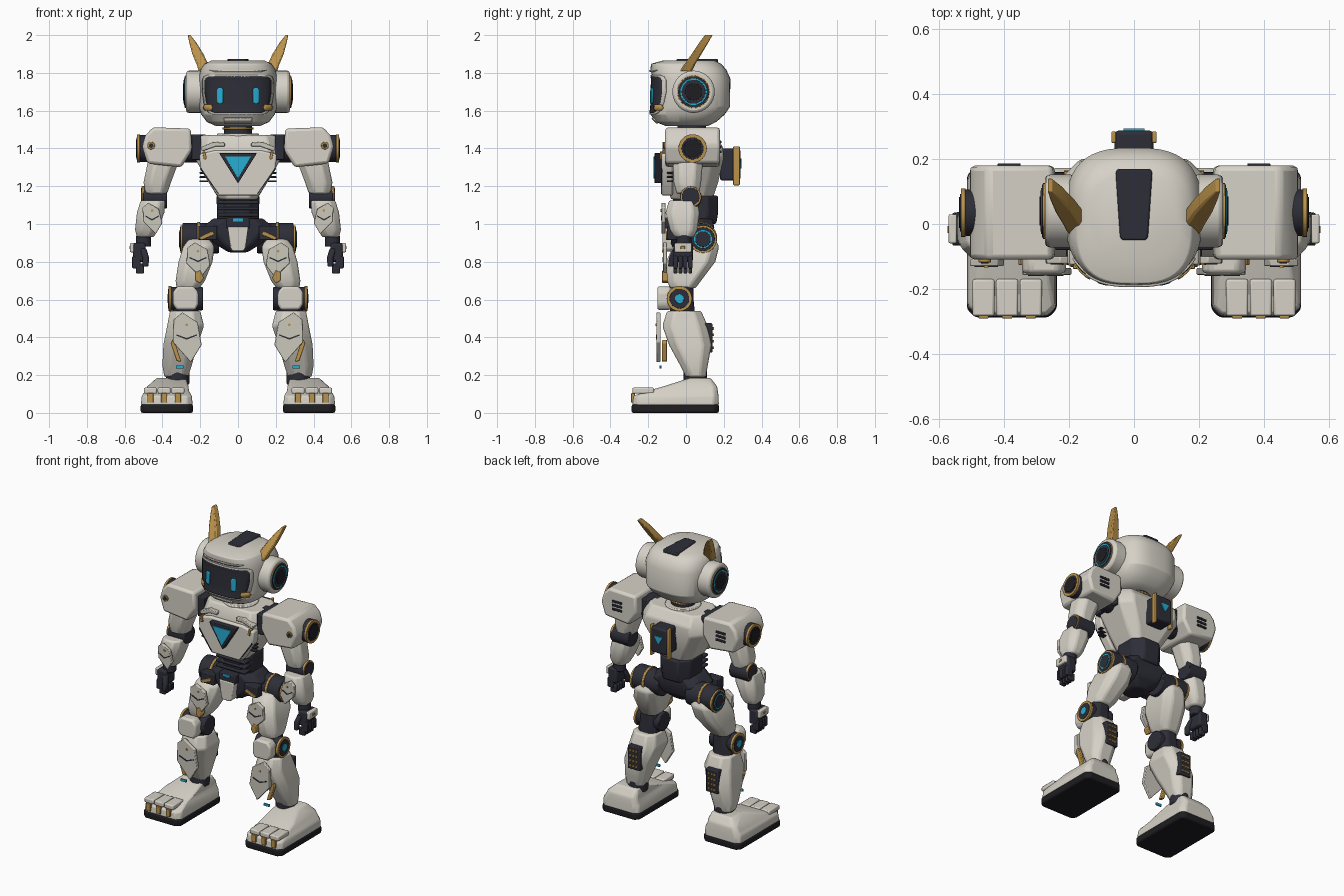
import bpy, bmesh, math
from mathutils import Matrix, Vector

cube = bpy.data.objects.get("Cube")
if cube:
    bpy.data.objects.remove(cube)


def material(name, *rgb):
    m = bpy.data.materials.new(name)
    m.use_nodes = True
    m.diffuse_color = (*rgb, 1)
    m.node_tree.nodes["Principled BSDF"].inputs["Base Color"].default_value = (*rgb, 1)
    return m


white = material("warm white", .67, .64, .57)
grey = material("pale grey", .6, .57, .5)
dark = material("dark graphite", .027, .027, .04)
black = material("sole black", .013, .013, .016)
gold = material("gold", .5, .29, .07)
cyan = material("cyan glow", .02, .42, .65)
made = []


def finish(name, bm, mat, mirror=True, bevel=0.0):
    bmesh.ops.recalc_face_normals(bm, faces=bm.faces)
    me = bpy.data.meshes.new(name)
    bm.to_mesh(me)
    bm.free()
    me.materials.append(mat)
    ob = bpy.data.objects.new(name, me)
    bpy.context.collection.objects.link(ob)
    if mirror:
        ob.modifiers.new("Mirror", 'MIRROR').use_mirror_merge = False
    if bevel:
        b = ob.modifiers.new("Bevel", 'BEVEL')
        b.width, b.segments, b.limit_method = bevel, 2, 'ANGLE'
    made.append(ob)
    return ob


def skin(rings):
    bm = bmesh.new()
    loops = [[bm.verts.new(p) for p in ring] for ring in rings]
    n = len(loops[0])
    for a, b in zip(loops, loops[1:]):
        for i in range(n):
            bm.faces.new((a[i], a[(i + 1) % n], b[(i + 1) % n], b[i]))
    bm.faces.new(loops[0])
    bm.faces.new(loops[-1])
    return bm


def loft(name, sections, mat, mirror=True, cut=.25, bevel=.01):
    """Sections are (z, x0, x1, y0, y1) rectangles with cut corners."""
    rings = []
    for z, x0, x1, y0, y1 in sections:
        c = cut * min(x1 - x0, y1 - y0)
        rings.append([(x0 + c, y0, z), (x1 - c, y0, z), (x1, y0 + c, z), (x1, y1 - c, z),
                      (x1 - c, y1, z), (x0 + c, y1, z), (x0, y1 - c, z), (x0, y0 + c, z)])
    return finish(name, skin(rings), mat, mirror, bevel)


def box(name, x0, x1, y0, y1, z0, z1, mat, mirror=True, bevel=.006):
    bm = bmesh.new()
    bmesh.ops.create_cube(bm, size=1)
    for v in bm.verts:
        v.co = Vector(((x0 + x1) / 2 + v.co.x * (x1 - x0), (y0 + y1) / 2 + v.co.y * (y1 - y0),
                       (z0 + z1) / 2 + v.co.z * (z1 - z0)))
    return finish(name, bm, mat, mirror, bevel)


def prism(name, pts, y0, y1, mat, mirror=True, bevel=.004):
    return finish(name, skin([[(x, y, z) for x, z in pts] for y in (y0, y1)]), mat, mirror, bevel)


def rod(name, axis, start, length, r, mat, mirror=True, bevel=.006):
    bm = bmesh.new()
    bmesh.ops.create_cone(bm, cap_ends=True, segments=32, radius1=r, radius2=r, depth=length)
    turn = {'X': Matrix.Rotation(math.pi / 2, 4, 'Y'), 'Y': Matrix.Rotation(-math.pi / 2, 4, 'X'),
            'Z': Matrix()}[axis]
    push = Matrix.Translation((0, 0, length / 2))
    bmesh.ops.transform(bm, matrix=Matrix.Translation(start) @ turn @ push, verts=bm.verts)
    return finish(name, bm, mat, mirror, bevel)


def dial(name, x, y, z, rings):
    """Stack of ever smaller discs facing outwards."""
    for i, (r, mat) in enumerate(rings):
        rod(f"{name}_ring_{i + 1}", 'X', (x - .014, y, z), .014 + .0025 * i, r, mat, bevel=.001)


def armour(name, cx, cz, w, h, y, lean):
    """Six-sided plate with a chevron groove and a stud."""
    shape = [(-.45, .3), (.05, .5), (.4, .35), (.5, -.1), (-.05, -.5), (-.5, -.15)]
    prism(name, [(cx + a * w - b * lean, cz + b * h) for a, b in shape], y, y + .022, grey)
    s = w * .36
    prism(name + "_chevron", [(cx - s, cz + .016), (cx, cz - .004), (cx + s, cz + .016),
                              (cx + s, cz + .009), (cx, cz - .012), (cx - s, cz + .009)],
          y - .003, y + .003, dark, bevel=0)
    rod(name + "_stud", 'Y', (cx, y - .004, cz + h * .25), .008, .007, gold, bevel=0)


# Head
HEAD = [(1.52, .12, -.11, .12), (1.54, .165, -.16, .16), (1.58, .195, -.187, .205),
        (1.62, .208, -.18, .233), (1.77, .21, -.177, .235), (1.82, .197, -.188, .212),
        (1.848, .178, -.185, .185), (1.866, .14, -.12, .15)]
POWER = 2.8


def power(v):
    return math.copysign(abs(v) ** (2 / POWER), v)


rings = []
for z, hx, y0, y1 in HEAD:
    turn = [math.tau * i / 48 for i in range(48)]
    rings.append([(hx * power(math.cos(t)), (y0 + y1) / 2 + (y1 - y0) / 2 * power(math.sin(t)), z)
                  for t in turn])
finish("head", skin(rings), white, False, .004)


def face_y(x, z):
    for a, b in zip(HEAD, HEAD[1:]):
        if z <= b[0]:
            t = (z - a[0]) / (b[0] - a[0])
            hx, y0, y1 = (p + (q - p) * t for p, q in zip(a[1:], b[1:]))
            k = min(abs(x) / hx, .99)
            return (y0 + y1) / 2 - (y1 - y0) / 2 * (1 - k ** POWER) ** (1 / POWER)


def face_panel(name, cx, rows, lift, mat, mirror=True, n=20):
    """Thin plate that follows the curve of the face; rows are (z, half width)."""
    bm = bmesh.new()
    grid = []
    for z, hw in rows:
        xs = [cx + hw * (2 * i / n - 1) for i in range(n + 1)]
        grid.append([bm.verts.new((x, face_y(x, z) - lift, z)) for x in xs])
    for a, b in zip(grid, grid[1:]):
        for i in range(n):
            bm.faces.new((a[i], a[i + 1], b[i + 1], b[i]))
    ob = finish(name, bm, mat, mirror)
    sol = ob.modifiers.new("Thickness", 'SOLIDIFY')
    sol.thickness, sol.offset = .008, 0


VISOR = [(1.588, .12), (1.597, .142), (1.615, .156), (1.645, .167), (1.7, .175), (1.755, .175), (1.772, .167),
         (1.78, .15)]
face_panel("visor_bezel", 0, [(1.685 + (z - 1.685) * 1.09, hw + .012) for z, hw in VISOR], .003, grey, False)
face_panel("visor", 0, VISOR, .005, dark, False)
face_panel("eye", .095, [(1.637, .008), (1.645, .016), (1.713, .016), (1.721, .008)], .012, cyan, n=4)
face_panel("cheek_trim", .158, [(1.6, .016), (1.615, .024), (1.632, .018)], .012, gold, n=4)
face_panel("chin_plate", 0, [(1.535, .07), (1.56, .075)], .006, grey, False)
face_panel("brow_plate", 0, [(1.805, .12), (1.815, .15)], .004, grey, False)
rod("ear_pod", 'X', (.18, .04, 1.7), .095, .112, white, bevel=.015)
dial("ear", .281, .04, 1.7, [(.086, gold), (.082, dark), (.071, cyan), (.063, dark), (.045, black)])
crest = loft("crest", [(1.85, -.056, .056, -.05, .17), (1.874, -.056, .056, -.05, .17)], dark, False, .08)
for v in crest.data.vertices:
    v.co.x *= .82 + v.co.y * 1.2
loft("horn", [(1.81, .148, .208, -.03, .03), (1.84, .155, .217, -.012, .045), (1.9, .183, .242, .03, .082),
              (1.96, .22, .258, .07, .118), (2, .252, .266, .1, .14)], gold, cut=.15, bevel=.003)

# Neck and torso
rod("neck", 'Z', (0, .03, 1.44), .1, .075, dark, False)
rod("neck_ring", 'Z', (0, .03, 1.5), .012, .083, gold, False, .003)
rod("neck_collar", 'Z', (0, .03, 1.45), .03, .11, white, False)
loft("torso", [(1.13, -.1, .1, -.08, .14), (1.22, -.155, .155, -.1, .17), (1.35, -.23, .23, -.115, .2),
               (1.41, -.225, .225, -.11, .195), (1.47, -.195, .195, -.08, .15)], white, False, .2)
prism("chest_panel", [(-.11, 1.15), (.11, 1.15), (.2, 1.29), (.205, 1.37), (.12, 1.39), (-.12, 1.39),
                      (-.205, 1.37), (-.2, 1.29)], -.13, -.07, white, False, .01)
prism("chest_core_frame", [(-.1, 1.375), (.1, 1.375), (0, 1.215)], -.168, -.1, dark, False)
prism("chest_core", [(-.07, 1.358), (.07, 1.358), (0, 1.24)], -.173, -.16, cyan, False, .001)
prism("chest_seam", [(.1, 1.16), (.106, 1.16), (.195, 1.285), (.195, 1.297)], -.133, -.12, dark, bevel=0)
prism("collar_plate", [(.07, 1.41), (.12, 1.41), (.19, 1.385), (.2, 1.405), (.13, 1.435), (.07, 1.43)],
      -.125, -.08, grey)
prism("chest_trim", [(.165, 1.345), (.18, 1.34), (.188, 1.38), (.175, 1.385)], -.138, -.1, gold, bevel=.002)
for i in range(3):
    z = 1.222 + i * .022
    box(f"side_vent_{i + 1}", .16, .203, -.1, -.07, z, z + .009, dark, bevel=.002)
    box(f"waist_rib_{i + 1}", -.108, .108, -.082, 0, 1.04 + i * .033, 1.058 + i * .033, dark, False)
loft("waist", [(1.0, -.11, .11, -.07, .16), (1.06, -.11, .11, -.07, .17), (1.15, -.115, .115, -.07, .17)],
     dark, False)

# Backpack
box("backpack", -.06, .06, .18, .288, 1.23, 1.4, dark, False, .012)
box("backpack_rail", .056, .07, .25, .285, 1.205, 1.41, gold, bevel=.004)
prism("backpack_core", [(-.032, 1.348), (.032, 1.348), (0, 1.295)], .285, .294, cyan, False, 0)

# Pelvis and hips
loft("pelvis", [(.85, -.05, .05, -.06, .08), (.9, -.13, .13, -.08, .13), (.98, -.19, .19, -.08, .15),
                (1.03, -.13, .13, -.08, .14)], dark, False)
box("belt_buckle", -.06, .06, -.12, -.06, .975, 1.035, dark, False)
box("belt_light", -.027, .027, -.127, -.115, 1.012, 1.029, cyan, False, .002)
prism("crotch_plate", [(-.055, .985), (.055, .985), (.04, .87), (.025, .855), (-.025, .855), (-.04, .87)],
      -.125, -.06, white, False, .006)
rod("hip_joint", 'X', (.1, .08, .925), .195, .08, dark)
rod("hip_band", 'X', (.2, .08, .925), .016, .085, gold, bevel=.003)
box("hip_guard", .11, .21, -.1, -.04, .915, .99, dark)
prism("hip_guard_trim", [(.125, .945), (.195, .915), (.205, .93), (.135, .962)], -.106, -.09, gold, bevel=.002)
dial("hip", .305, .09, .92, [(.073, gold), (.063, dark), (.049, cyan), (.041, dark)])

# Legs
loft("thigh", [(.66, .205, .325, -.085, .05), (.7, .175, .33, -.1, .08), (.8, .135, .315, -.105, .155),
               (.88, .125, .29, -.07, .175), (.92, .15, .26, -.02, .155)], white)
armour("thigh_plate", .212, .81, .125, .185, -.122, -.02)
prism("thigh_trim", [(.18, .715), (.2, .755), (.225, .745), (.225, .7), (.2, .685)], -.126, -.09, gold)
loft("knee_core", [(.5, .21, .35, -.08, .05), (.6, .205, .34, -.09, .04), (.7, .21, .32, -.07, .04)], dark)
rod("knee_joint", 'X', (.185, -.035, .605), .175, .062, dark)
dial("knee", .367, -.035, .605, [(.067, gold), (.052, dark), (.024, cyan)])
prism("knee_plate", [(.225, .545), (.325, .545), (.345, .575), (.345, .64), (.32, .67), (.235, .67),
                     (.21, .64), (.21, .575)], -.152, -.08, white, bevel=.012)
loft("shin", [(.19, .265, .39, 0, .105), (.25, .245, .4, -.03, .115), (.36, .215, .395, -.09, .135),
              (.46, .18, .375, -.125, .115), (.54, .2, .36, -.1, .08)], white)
armour("shin_plate", .272, .4, .15, .265, -.157, -.03)
prism("shin_trim", [(.3, .27), (.325, .275), (.357, .37), (.347, .388), (.332, .37)], -.127, -.1, gold)
box("shin_light", .288, .329, -.14, -.13, .234, .251, cyan, bevel=.002)
box("calf_block", .245, .335, .09, .14, .32, .475, dark)
for row in range(4):
    for col in range(3):
        x, z = .268 + col * .022, .345 + row * .034
        box(f"calf_stud_{row}_{col}", x - .007, x + .007, .135, .147, z - .007, z + .007, gold, bevel=0)
rod("ankle", 'Z', (.32, .05, .15), .07, .062, dark)

# Feet
loft("sole", [(0, .238, .515, -.288, .175), (.045, .238, .515, -.288, .175)], black, cut=.09)
loft("foot", [(.04, .239, .514, -.284, .174), (.09, .245, .51, -.278, .172), (.118, .26, .49, -.2, .168),
              (.14, .262, .48, -.12, .165), (.185, .275, .43, .02, .13)], white, cut=.1)
for i, x in enumerate((.318, .391, .464)):
    box(f"toe_{i + 1}", x - .034, x + .034, -.284, -.17, .102, .134, white, bevel=.007)
    box(f"toe_cap_{i + 1}", x - .016, x + .016, -.291, -.27, .054, .104, gold, bevel=.003)

# Shoulders
rod("shoulder_axle", 'X', (.17, .035, 1.4), .12, .075, dark)
box("shoulder_link", .195, .245, -.08, .12, 1.34, 1.475, dark)
prism("shoulder_pad", [(.25, 1.505), (.45, 1.512), (.49, 1.47), (.508, 1.41), (.48, 1.32), (.3, 1.3),
                       (.243, 1.39)], -.11, .18, white, bevel=.016)
rod("shoulder_hub", 'X', (.47, .035, 1.4), .052, .072, dark)
dial("shoulder", .534, .035, 1.4, [(.075, gold), (.058, dark), (.048, black)])
rod("shoulder_bolt", 'Y', (.46, -.118, 1.415), .02, .02, gold, bevel=.002)
rod("shoulder_bolt_core", 'Y', (.46, -.122, 1.415), .02, .012, dark, bevel=0)
for i in range(3):
    z = 1.375 + i * .026
    box(f"shoulder_vent_{i + 1}", .35, .42, .17, .187, z, z + .014, dark, bevel=.002)

# Arms
loft("upper_arm", [(1.16, .375, .49, -.05, .07), (1.22, .355, .5, -.065, .08), (1.34, .31, .475, -.07, .09)],
     white)
rod("elbow_joint", 'X', (.375, .025, 1.14), .13, .058, dark)
dial("elbow", .51, .025, 1.145, [(.055, gold), (.047, dark)])
loft("forearm", [(.93, .445, .535, -.06, .04), (.97, .425, .545, -.085, .06), (1.06, .39, .535, -.108, .072),
                 (1.125, .385, .515, -.09, .06)], white)
armour("forearm_plate", .455, 1.03, .1, .165, -.13, -.03)

# Hands
rod("wrist", 'Z', (.5, -.01, .88), .06, .04, dark)
box("palm", .49, .555, -.067, .037, .8, .9, dark, bevel=.012)
box("hand_guard", .545, .572, -.06, .03, .85, .9, white)
box("hand_trim", .565, .575, -.028, -.006, .867, .883, gold, bevel=.002)
for i in range(4):
    y = -.067 + i * .026
    box(f"finger_{i + 1}", .515, .56, y, y + .024, .765, .83, dark)
    box(f"fingertip_{i + 1}", .497, .54, y + .001, y + .022, .738, .79, dark)
loft("thumb", [(.775, .475, .505, -.095, -.065), (.82, .47, .505, -.09, -.055), (.87, .485, .52, -.07, -.03)],
     dark, bevel=.005)

# Soft shading with crisp edges
bpy.ops.object.select_all(action='DESELECT')
for ob in made:
    ob.select_set(True)
bpy.context.view_layer.objects.active = made[0]
bpy.ops.object.shade_smooth_by_angle(angle=math.radians(32))
